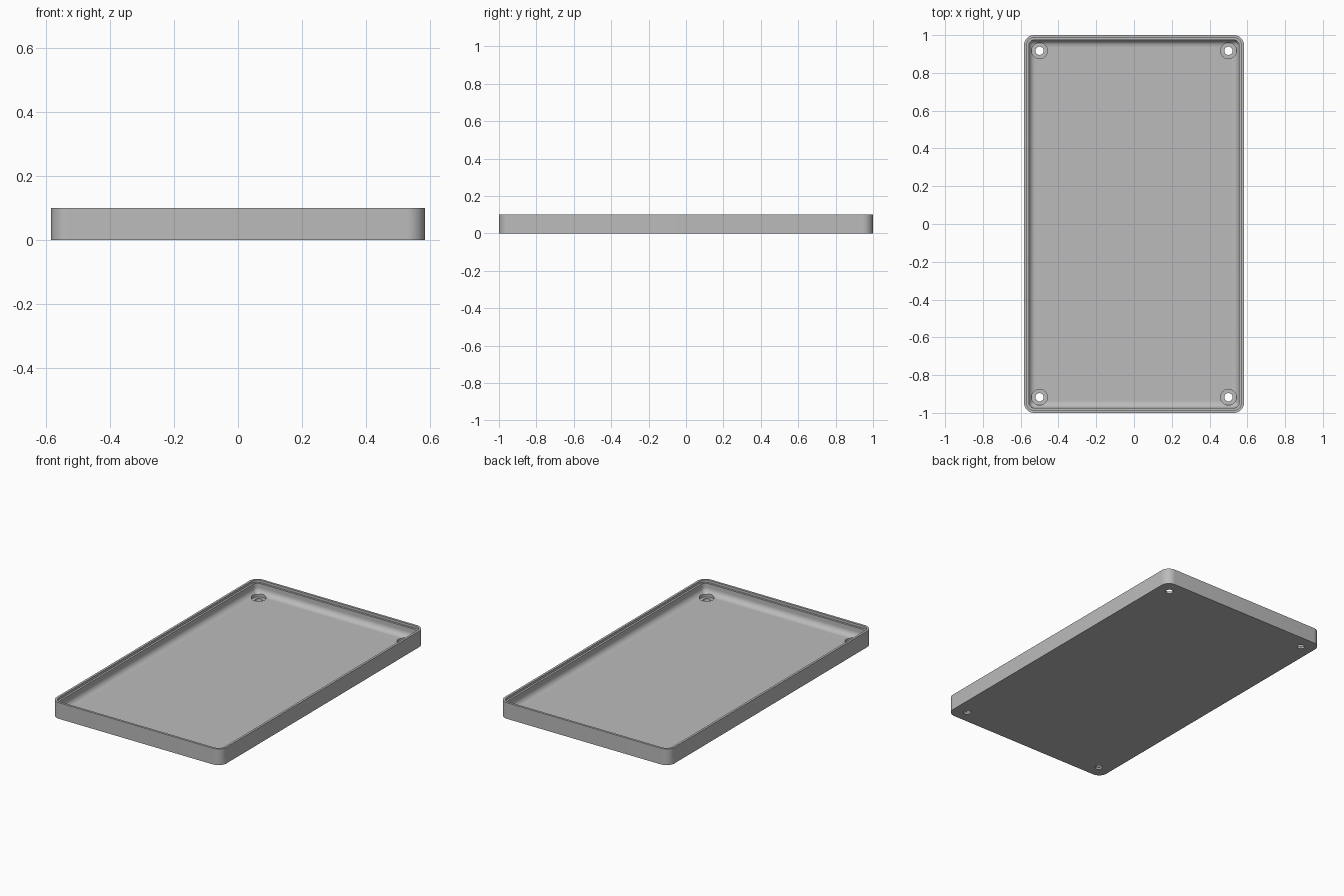
import bpy, bmesh
from math import sin, cos, pi, radians

if "Cube" in bpy.data.objects:
    bpy.data.objects.remove(bpy.data.objects["Cube"])

HALF_X, HALF_Y, HEIGHT = 0.583, 1.0, 0.1
CORNER, FLOOR, FILLET = 0.055, 0.025, 0.035

grey = bpy.data.materials.new("plain_grey")
grey.use_nodes = True
colour = (0.5, 0.5, 0.5, 1)
grey.diffuse_color = colour
grey.node_tree.nodes["Principled BSDF"].inputs["Base Color"].default_value = colour


def rounded_loop(bm, inset, z, steps=10):
    """Ring of vertices around a rounded rectangle."""
    r = max(CORNER - inset, 0.012)
    cx, cy = HALF_X - inset - r, HALF_Y - inset - r
    ring = []
    for q, (sx, sy) in enumerate([(1, 1), (-1, 1), (-1, -1), (1, -1)]):
        for i in range(steps + 1):
            a = pi / 2 * (q + i / steps)
            ring.append(bm.verts.new((sx * cx + r * cos(a), sy * cy + r * sin(a), z)))
    return ring


def circle_loop(bm, x, y, r, z, steps=32):
    return [bm.verts.new((x + r * cos(2 * pi * i / steps), y + r * sin(2 * pi * i / steps), z))
            for i in range(steps)]


def loft(bm, rings):
    """Skin the rings in order and cap both ends."""
    for a, b in zip(rings, rings[1:]):
        for i in range(len(a)):
            j = (i + 1) % len(a)
            bm.faces.new((a[i], a[j], b[j], b[i]))
    bm.faces.new(rings[0][::-1])
    bm.faces.new(rings[-1])


def finish(bm, name):
    bmesh.ops.recalc_face_normals(bm, faces=bm.faces)
    mesh = bpy.data.meshes.new(name)
    bm.to_mesh(mesh)
    bm.free()
    mesh.materials.append(grey)
    obj = bpy.data.objects.new(name, mesh)
    bpy.context.collection.objects.link(obj)
    return obj


# Tray shell: outer wall, rim, stepped lip, inner wall, fillet and floor
wall = 0.026
profile = [(0, 0), (0, HEIGHT), (0.014, HEIGHT), (0.014, HEIGHT - 0.015), (wall, HEIGHT - 0.015)]
for k in range(9):
    a = pi / 2 * k / 8
    profile.append((wall + FILLET * (1 - cos(a)), FLOOR + FILLET * (1 - sin(a))))
bm = bmesh.new()
loft(bm, [rounded_loop(bm, inset, z) for inset, z in profile])
tray = finish(bm, "tray")

# Counterbored screw holes in the four corners
bm = bmesh.new()
for x in (-0.5, 0.5):
    for y in (-0.917, 0.917):
        loft(bm, [circle_loop(bm, x, y, r, z) for r, z in
                  [(0.022, -0.02), (0.022, 0.012), (0.042, 0.012), (0.042, 0.06)]])
cutter = finish(bm, "screw_hole_cutter")
cutter.hide_render = True

cut = tray.modifiers.new("screw_holes", 'BOOLEAN')
cut.operation = 'DIFFERENCE'
cut.solver = 'EXACT'
cut.object = cutter
bpy.context.view_layer.objects.active = tray
tray.select_set(True)
bpy.ops.object.modifier_apply(modifier=cut.name)
bpy.data.objects.remove(cutter)
bpy.ops.object.shade_smooth_by_angle(angle=radians(30))
